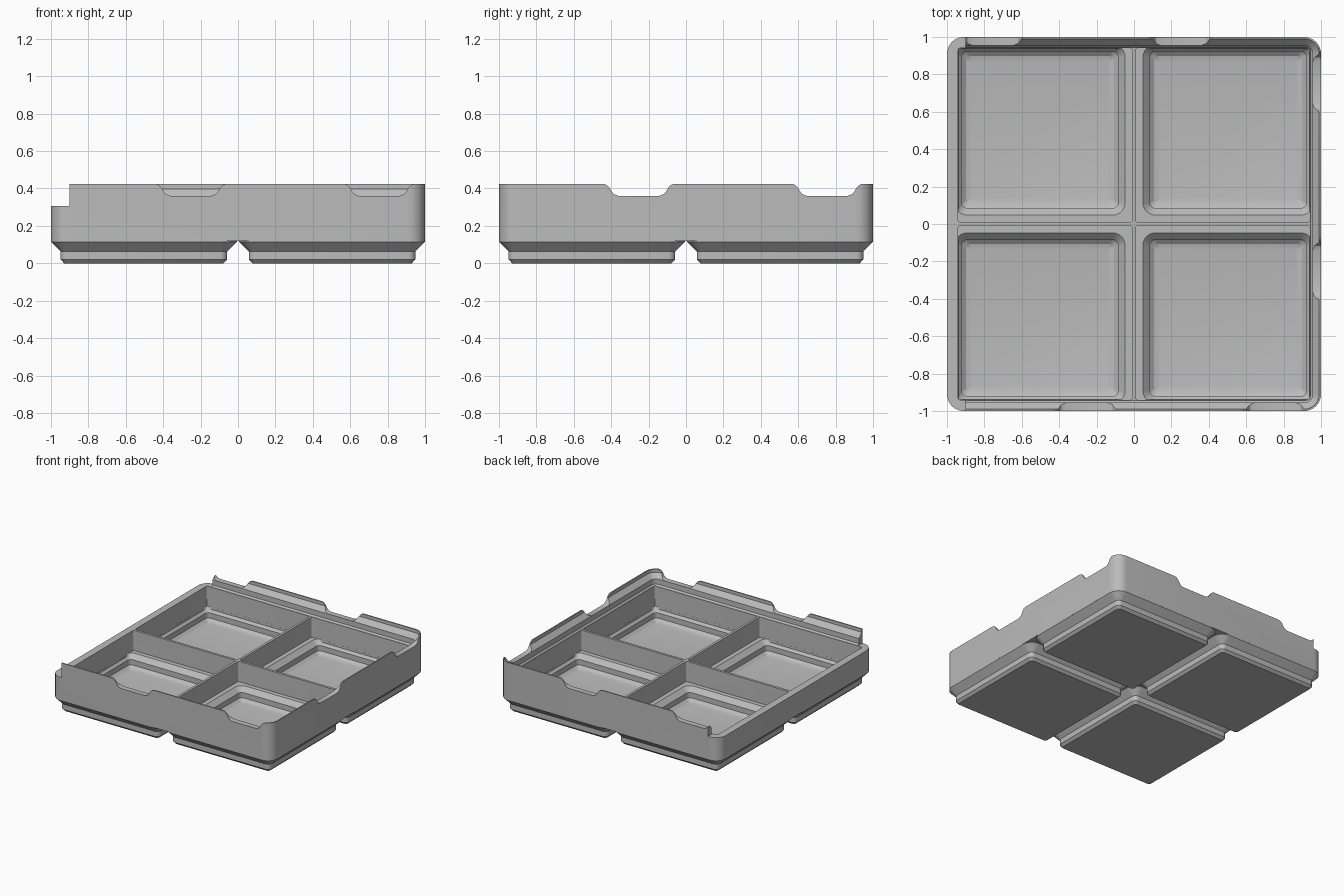
import bpy, bmesh, math
from mathutils import Matrix, Vector

cube = bpy.data.objects.get("Cube")
if cube:
    bpy.data.objects.remove(cube, do_unlink=True)

grey = bpy.data.materials.new("light_grey")
grey.use_nodes = True
colour = (0.5, 0.5, 0.5, 1)
grey.diffuse_color = colour
grey.node_tree.nodes["Principled BSDF"].inputs["Base Color"].default_value = colour

CELL = 0.503      # centre of each grid cell
LEDGE = 0.305     # height of the dividers and the lid ledge
TOP = 0.425
WALL = 0.94       # inner face of the outer walls


def rounded_square(half, radius, z, cx=0, cy=0, limit=9, steps=8):
    """Ring of points round a square, kept inside +-limit."""
    ring = []
    for corner in range(4):
        mid = Vector((half - radius, half - radius))
        mid.rotate(Matrix.Rotation(corner * math.pi / 2, 2))
        for i in range(steps + 1):
            a = (corner + i / steps) * math.pi / 2
            x = cx + mid.x + radius * math.cos(a)
            y = cy + mid.y + radius * math.sin(a)
            ring.append((max(-limit, min(limit, x)), max(-limit, min(limit, y)), z))
    return ring


def skin(name, rings):
    """Closed solid through a stack of equal rings."""
    bm = bmesh.new()
    loops = [[bm.verts.new(p) for p in ring] for ring in rings]
    n = len(loops[0])
    for low, high in zip(loops, loops[1:]):
        for i in range(n):
            j = (i + 1) % n
            bm.faces.new((low[i], low[j], high[j], high[i]))
    bm.faces.new(loops[0][::-1])
    bm.faces.new(loops[-1])
    bmesh.ops.recalc_face_normals(bm, faces=bm.faces)
    mesh = bpy.data.meshes.new(name)
    bm.to_mesh(mesh)
    bm.free()
    mesh.materials.append(grey)
    obj = bpy.data.objects.new(name, mesh)
    bpy.context.collection.objects.link(obj)
    return obj


def stack(name, profile, **place):
    return skin(name, [rounded_square(h, r, z, **place) for h, r, z in profile])


tools = []


def combine(target, tool, operation):
    mod = target.modifiers.new(tool.name, "BOOLEAN")
    mod.operation = operation
    mod.solver = "EXACT"
    mod.object = tool
    tool.hide_render = True
    tools.append(tool)


# Outer body
tray = stack("storage_tray", [(1, 0.09, 0.12), (1, 0.09, TOP)])

# Stepped feet, one per cell
foot = [(0.426, 0.019, 0), (0.4455, 0.038, 0.02), (0.4455, 0.038, 0.063),
        (0.497, 0.09, 0.115), (0.4968, 0.09, 0.14)]
cells = [(x, y) for x in (-CELL, CELL) for y in (-CELL, CELL)]
for x, y in cells:
    combine(tray, stack("foot", foot, cx=x, cy=y), "UNION")

# Flared rim with a ledge inside
rim = [(0.944, 0.035, LEDGE), (0.955, 0.045, 0.318), (0.955, 0.045, 0.36),
       (0.99, 0.08, 0.398), (0.99, 0.08, 0.6)]
combine(tray, stack("rim_cutter", rim), "DIFFERENCE")

# Compartments, leaving thin dividers, and stepped hollows in the feet
inner, half = (WALL + 0.01) / 2, (WALL - 0.01) / 2
hollow = [(0.37, 0.01, 0.035), (0.395, 0.02, 0.041), (0.418, 0.03, 0.06),
          (0.418, 0.03, 0.103), (0.437, 0.05, 0.122), (0.455, 0.065, 0.14),
          (0.455, 0.065, 0.2)]
for x, y in cells:
    room = stack("room_cutter", [(half, 0.01, 0.14), (half, 0.01, 0.35)],
                 cx=math.copysign(inner, x), cy=math.copysign(inner, y))
    combine(tray, room, "DIFFERENCE")
    pocket = stack("hollow_cutter", hollow, cx=x, cy=y, limit=WALL - 0.0005)
    combine(tray, pocket, "DIFFERENCE")

# Low open side
side = [[(x, y, z) for x, y in ((-1.1, -1.1), (-0.9, -1.1), (-0.9, 1.1), (-1.1, 1.1))]
        for z in (LEDGE, 0.6)]
combine(tray, skin("side_cutter", side), "DIFFERENCE")

# Curved finger notches in the rim on three sides
curve = [(0.11, 0.3605), (0.135, 0.371), (0.148, 0.388), (0.156, 0.404),
         (0.17, 0.418), (0.19, 0.426), (0.19, 0.6)]
outline = curve + [(-x, z) for x, z in reversed(curve)]
for turn in range(3):
    for centre in (-0.252, 0.755):
        notch = skin("notch_cutter", [[(centre + x, y, z) for x, z in outline]
                                      for y in (-1.1, -0.9)])
        notch.data.transform(Matrix.Rotation(turn * math.pi / 2, 4, "Z"))
        combine(tray, notch, "DIFFERENCE")

# Bake the cuts and drop the helpers
bpy.context.view_layer.update()
graph = bpy.context.evaluated_depsgraph_get()
baked = bpy.data.meshes.new_from_object(tray.evaluated_get(graph))
tray.modifiers.clear()
tray.data = baked
for tool in tools:
    bpy.data.objects.remove(tool, do_unlink=True)

# Smooth the rounded corners, keep the edges crisp
bpy.ops.object.select_all(action="DESELECT")
tray.select_set(True)
bpy.context.view_layer.objects.active = tray
bpy.ops.object.shade_smooth_by_angle(angle=math.radians(25))
